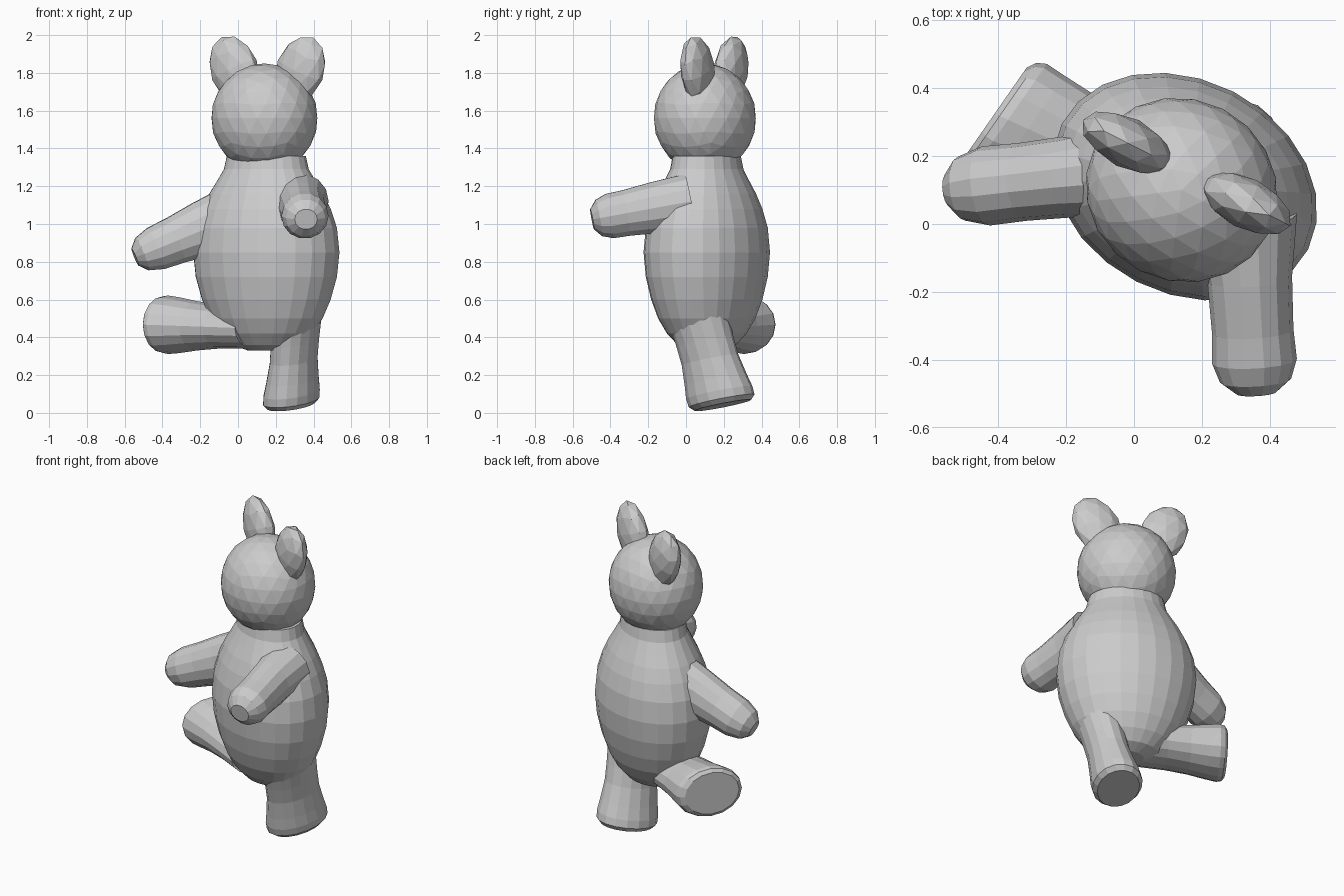
import bpy, bmesh, math
from mathutils import Vector, Matrix

if "Cube" in bpy.data.objects:
    bpy.data.objects.remove(bpy.data.objects["Cube"])

TURN = math.radians(-27)                      # the whole figure is turned about z
SIDE = Vector((math.cos(TURN), math.sin(TURN), 0))
BACK = Vector((-math.sin(TURN), math.cos(TURN), 0))


def loft(name, start, end, stations, u=None, v=None, sides=16):
    """Skin of elliptical rings; each station is (fraction along axis, radius u, radius v)."""
    a, b = Vector(start), Vector(end)
    axis = (b - a).normalized()
    if u is None:
        u = axis.cross(Vector((0, 0, 1))).normalized()
        v = axis.cross(u)
    u, v = Vector(u).normalized(), Vector(v).normalized()
    bm = bmesh.new()
    rings = []
    for t, ru, rv in stations:
        c = a.lerp(b, t)
        rings.append([bm.verts.new(c + u * ru * math.cos(2 * math.pi * i / sides)
                                   + v * rv * math.sin(2 * math.pi * i / sides))
                      for i in range(sides)])
    for r, s in zip(rings, rings[1:]):
        for i in range(sides):
            j = (i + 1) % sides
            bm.faces.new((r[i], r[j], s[j], s[i]))
    bm.faces.new(rings[0])
    bm.faces.new(rings[-1])
    return finish(name, bm)


def ball(name, centre, radii, rot, detail):
    bm = bmesh.new()
    bmesh.ops.create_icosphere(bm, subdivisions=detail, radius=1)
    bm.transform(Matrix.Translation(centre) @ rot @ Matrix.Diagonal((*radii, 1)))
    return finish(name, bm)


def finish(name, bm):
    bmesh.ops.recalc_face_normals(bm, faces=bm.faces)
    me = bpy.data.meshes.new(name)
    bm.to_mesh(me)
    bm.free()
    ob = bpy.data.objects.new(name, me)
    bpy.context.collection.objects.link(ob)
    return ob


# Egg-shaped body, narrowing to the neck
profile = [(.33, .25), (.36, .46), (.42, .63), (.50, .77), (.60, .88), (.72, .965), (.85, 1),
           (.98, .965), (1.08, .88), (1.16, .78), (1.23, .67), (1.29, .58), (1.36, .54)]
loft("body", (.15, .11, 0), (.15, .11, 1),
     [(z, .407 * r, .314 * r) for z, r in profile], SIDE, BACK, 24)

# Head
turn = Matrix.Rotation(TURN, 4, 'Z')
ball("head", (.14, .10, 1.56), (.286, .268, .29), turn, 3)

# Flat ears leaning outwards
for name, s in (("left_ear", 1), ("right_ear", -1)):
    pos = Vector((.155, .15, 1.815)) + SIDE * .195 * s
    ball(name, pos, (.138, .075, .19), turn @ Matrix.Rotation(.42 * s, 4, 'Y'), 2)

# Stubby arms
loft("left_arm", (.33, .02, 1.12), (.36, -.497, 1.025),
     [(0, .15, .15), (.35, .125, .14), (.65, .12, .125), (.82, .125, .122),
      (.93, .105, .1), (1, .06, .055)], sides=14)
loft("right_arm", (.0, .16, 1.05), (-.545, .10, .825),
     [(0, .14, .17), (.35, .12, .15), (.6, .115, .13), (.8, .117, .12),
      (.93, .095, .095), (1, .05, .05)], sides=14)

# Standing leg with a slightly tilted sole
loft("left_leg", (.31, .06, .52), (.28, .195, .04),
     [(0, .165, .13), (.3, .16, .122), (.5, .16, .12), (.72, .175, .132), (.86, .187, .142),
      (.95, .185, .142), (1, .16, .12)],
     BACK + Vector((0, 0, .2)), SIDE)

# Raised leg pointing sideways
loft("right_leg", (.08, .10, .45), (-.41, .325, .468),
     [(0, .17, .11), (.35, .17, .115), (.6, .175, .13), (.8, .19, .148), (.92, .2, .155),
      (.97, .19, .15), (1, .165, .13)],
     (.57, .82, 0), (0, 0, 1))
